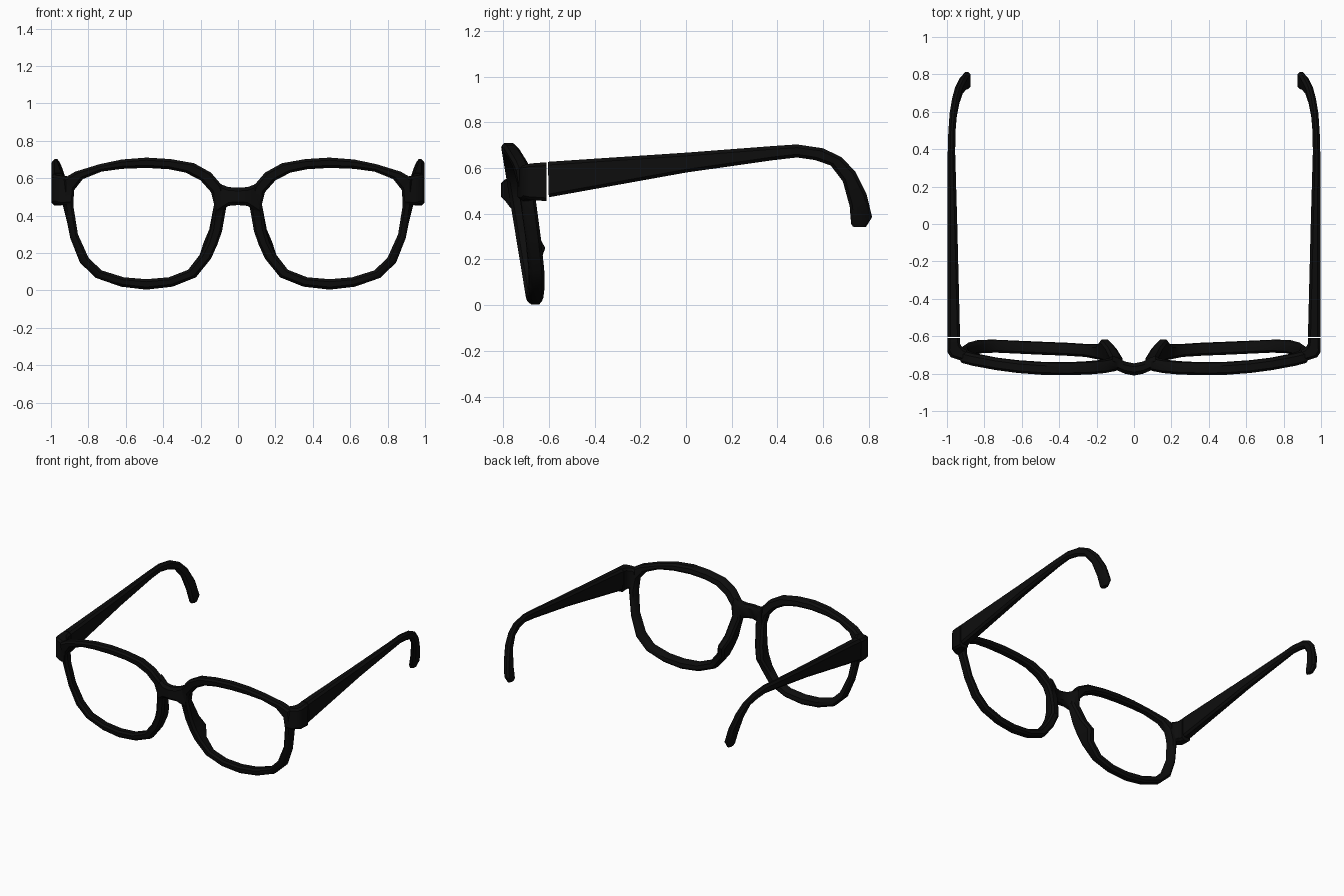
import bpy, bmesh, math
from mathutils import Vector

if "Cube" in bpy.data.objects:
    bpy.data.objects.remove(bpy.data.objects["Cube"])

black = bpy.data.materials.new("black_acetate")
black.diffuse_color = (0.004, 0.004, 0.004, 1)
black.use_nodes = True
black.node_tree.nodes["Principled BSDF"].inputs["Base Color"].default_value = black.diffuse_color


def chamfer(quad, r):
    """Four section corners -> eight-point section with cut corners."""
    pts = []
    for i, p in enumerate(quad):
        for q in (quad[i - 1], quad[(i + 1) % 4]):
            d = q - p
            pts.append(p + d * min(0.33, r / max(d.length, 1e-6)))
    return pts


def loft(name, quads, r=0.015, closed=False, mirror=False):
    """Skin a row of four-cornered sections into one solid."""
    bm = bmesh.new()
    rings = [[bm.verts.new(p) for p in chamfer([Vector(c) for c in q], r)] for q in quads]
    n = len(rings)
    for i in range(n if closed else n - 1):
        a, b = rings[i], rings[(i + 1) % n]
        for j in range(8):
            k = (j + 1) % 8
            bm.faces.new((a[j], a[k], b[k], b[j]))
    if not closed:
        bm.faces.new(rings[0])
        bm.faces.new(rings[-1])
    bmesh.ops.recalc_face_normals(bm, faces=bm.faces)
    me = bpy.data.meshes.new(name)
    bm.to_mesh(me)
    bm.free()
    ob = bpy.data.objects.new(name, me)
    bpy.context.collection.objects.link(ob)
    me.materials.append(black)
    if mirror:
        m = ob.modifiers.new("mirror", 'MIRROR')
        m.use_mirror_merge = False
        apply(ob, m)
    return ob


def apply(ob, mod):
    bpy.ops.object.select_all(action='DESELECT')
    bpy.context.view_layer.objects.active = ob
    ob.select_set(True)
    bpy.ops.object.modifier_apply(modifier=mod.name)


def smooth(ob, angle):
    bpy.ops.object.select_all(action='DESELECT')
    bpy.context.view_layer.objects.active = ob
    ob.select_set(True)
    bpy.ops.object.shade_smooth_by_angle(angle=math.radians(angle))


def front_y(x, z):
    """Tilted and wrapped front surface of the frame."""
    return -0.81 + 0.165 * (0.7 - z) + 0.15 * max(0, x - 0.35) ** 2


# Lens rim: opening x, z and outer edge x, z round the loop
rim_pts = [
    (.49, .655, .49, .71), (.62, .650, .62, .70), (.73, .635, .74, .675),
    (.83, .595, .87, .635), (.877, .535, .93, .60), (.88, .45, .93, .45),
    (.856, .30, .897, .28), (.80, .176, .845, .148), (.73, .107, .76, .067),
    (.61, .07, .626, .02), (.49, .06, .49, .004), (.37, .07, .35, .02),
    (.267, .11, .225, .07), (.20, .19, .143, .17), (.165, .255, .108, .245),
    (.144, .326, .084, .315), (.128, .46, .062, .45), (.144, .525, .085, .56),
    (.20, .588, .145, .63), (.28, .63, .235, .68), (.37, .648, .36, .702)]
quads = []
for xi, zi, xo, zo in rim_pts:
    yi, yo = front_y(xi, zi), front_y(xo, zo)
    # nose pad swelling on the back of the inner side
    pad = 0.055 * math.exp(-((zo - .255) / .075) ** 2) if xo < .2 else 0
    t = 0.065 + pad
    s = pad * 0.4
    quads.append([(xi, yi, zi), (xo, yo, zo), (xo + s, yo + t, zo), (xi + s, yi + t, zi)])
frame = loft("frame_front", quads, r=0.014, closed=True, mirror=True)

# Bridge: x, bottom z, top z, front y, back y
half = [(.115, .41, .585, -.770, -.705), (.085, .43, .565, -.785, -.715),
        (.05, .452, .552, -.80, -.735), (0, .456, .55, -.81, -.745)]
row = half + [(-x, *rest) for x, *rest in half[-2::-1]]
bridge = loft("bridge", [[(x, f, b), (x, f, t), (x, k, t), (x, k, b)]
                         for x, b, t, f, k in row], r=0.018)

# End pieces turning the corner to the temples: outer x, y, inner x, y, bottom z, top z
turn = [(.895, -.737, .895, -.675, .46, .605), (.945, -.724, .912, -.665, .455, .612),
        (.98, -.712, .925, -.65, .465, .615), (.997, -.685, .93, -.64, .46, .62),
        (.997, -.61, .93, -.61, .455, .625)]
ends = loft("end_piece", [[(xo, yo, b), (xo, yo, t), (xi, yi, t), (xi, yi, b)]
                          for xo, yo, xi, yi, b, t in turn], r=0.014, mirror=True)

# Fuse the front into one solid
for part in (bridge, ends):
    m = frame.modifiers.new("union", 'BOOLEAN')
    m.operation = 'UNION'
    m.solver = 'EXACT'
    m.object = part
    apply(frame, m)
    bpy.data.objects.remove(part)
smooth(frame, 40)

# Temples: top edge y, z, bottom edge y, z, inner x, outer x
arm = [(-.604, .627, -.60, .472, .93, .996), (0, .667, 0, .58, .945, .996),
       (.38, .696, .38, .634, .956, .996), (.485, .703, .485, .646, .955, .993),
       (.60, .686, .563, .635, .948, .986), (.68, .647, .633, .611, .934, .973),
       (.74, .585, .686, .541, .916, .957), (.79, .485, .716, .432, .89, .933),
       (.814, .385, .722, .355, .873, .913), (.787, .342, .73, .343, .875, .905)]
temples = loft("temple", [[(xi, yb, zb), (xo, yb, zb), (xo, yt, zt), (xi, yt, zt)]
                          for yt, zt, yb, zb, xi, xo in arm], r=0.014, mirror=True)
smooth(temples, 40)
